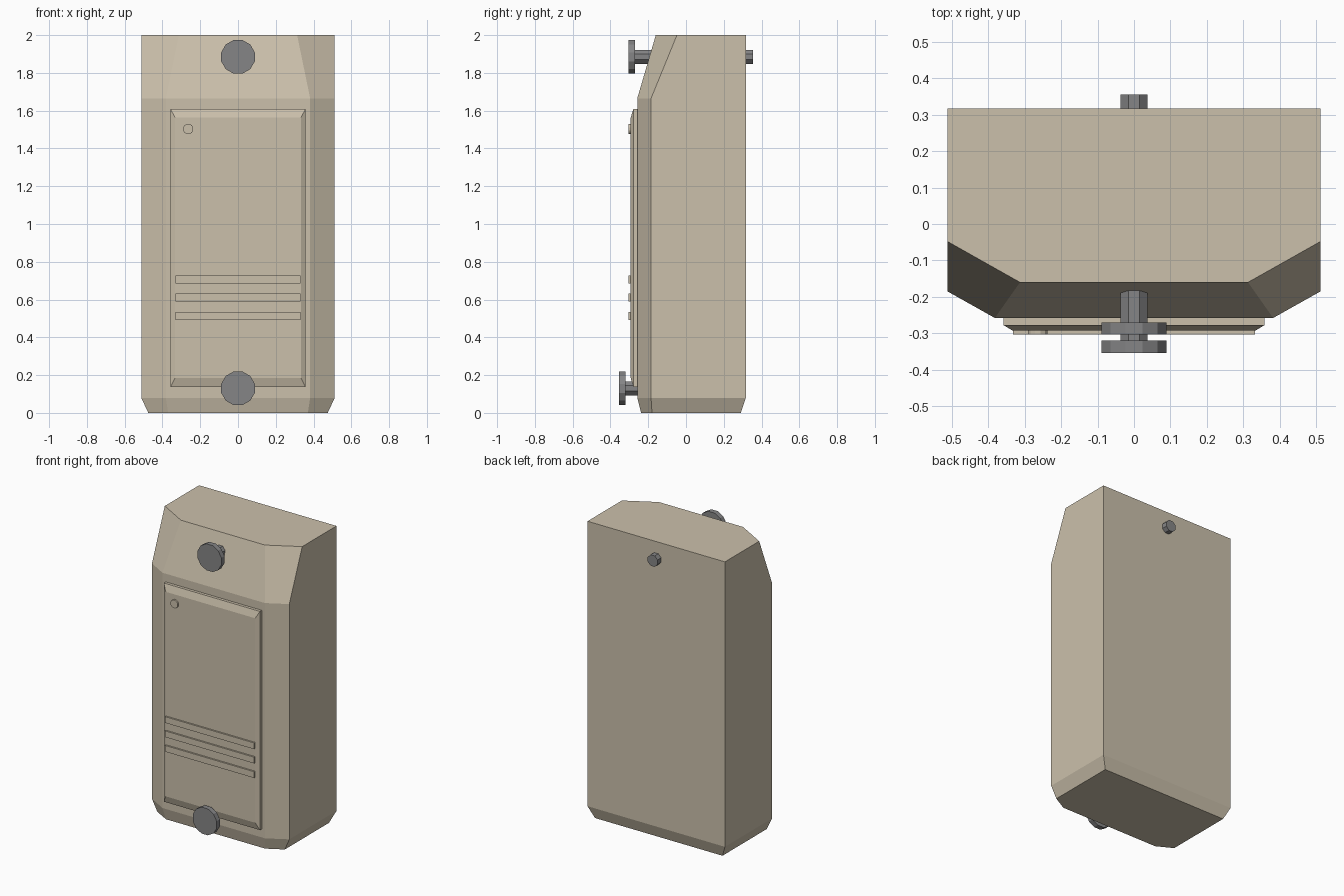
import bpy, bmesh, math
from mathutils import Matrix

if "Cube" in bpy.data.objects:
    bpy.data.objects.remove(bpy.data.objects["Cube"])


def material(name, rgb):
    m = bpy.data.materials.new(name)
    m.diffuse_color = (*rgb, 1)
    m.use_nodes = True
    m.node_tree.nodes["Principled BSDF"].inputs["Base Color"].default_value = m.diffuse_color
    return m


beige = material("beige plastic", (0.60, 0.53, 0.41))
grey = material("grey metal", (0.235, 0.235, 0.24))


def finish(bm, name, mat):
    bmesh.ops.recalc_face_normals(bm, faces=bm.faces)
    mesh = bpy.data.meshes.new(name)
    bm.to_mesh(mesh)
    bm.free()
    mesh.materials.append(mat)
    ob = bpy.data.objects.new(name, mesh)
    bpy.context.collection.objects.link(ob)
    return ob


def loft(name, rings, mat):
    """Join rings of equal point count and cap both ends."""
    bm = bmesh.new()
    vs = [[bm.verts.new(p) for p in r] for r in rings]
    n = len(vs[0])
    for a, b in zip(vs, vs[1:]):
        for i in range(n):
            j = (i + 1) % n
            bm.faces.new((a[i], a[j], b[j], b[i]))
    bm.faces.new(vs[0])
    bm.faces.new(vs[-1])
    return finish(bm, name, mat)


def rod(name, x, z, r, y0, y1, sides, mat):
    """Flat-topped polygonal rod along y."""
    def ring(y):
        return [(x + r * math.cos((i + .5) * math.tau / sides), y,
                 z + r * math.sin((i + .5) * math.tau / sides)) for i in range(sides)]
    return loft(name, [ring(y0), ring(y1)], mat)


def rect(w, z0, z1, y):
    return [(-w, y, z0), (w, y, z0), (w, y, z1), (-w, y, z1)]


# Main housing: half width, back y, side corner y, front half width, front y, z
def section(w, back, side, fw, front, z):
    return [(-w, back, z), (-w, side, z), (-fw, front, z),
            (fw, front, z), (w, side, z), (w, back, z)]


loft("housing", [
    section(0.475, 0.29, -0.18, 0.37, -0.238, 0.0),
    section(0.512, 0.317, -0.185, 0.382, -0.258, 0.08),
    section(0.512, 0.317, -0.185, 0.382, -0.258, 1.665),
    section(0.512, 0.317, -0.048, 0.313, -0.16, 2.0)], beige)

# Raised front panel with bevelled rim
loft("front_panel", [rect(0.358, 0.137, 1.61, -0.25),
                     rect(0.358, 0.137, 1.61, -0.278),
                     rect(0.333, 0.185, 1.563, -0.293)], beige)

# Three slats and the small round button
for i, z in enumerate((0.512, 0.61, 0.706)):
    loft(f"slat_{i + 1}", [rect(0.332, z - 0.021, z + 0.021, -0.285),
                           rect(0.332, z - 0.021, z + 0.021, -0.304)], beige)
rod("button", -0.264, 1.503, 0.028, -0.285, -0.304, 12, beige)

# Upper bolt runs right through the housing
rod("upper_bolt_head", 0, 1.885, 0.092, -0.304, -0.27, 12, grey)
rod("upper_bolt_shaft", 0, 1.885, 0.04, -0.275, 0.355, 8, grey)

# Lower bolt
rod("lower_bolt_head", 0, 0.13, 0.092, -0.354, -0.32, 12, grey)
rod("lower_bolt_shaft", 0, 0.13, 0.04, -0.325, -0.18, 8, grey)
